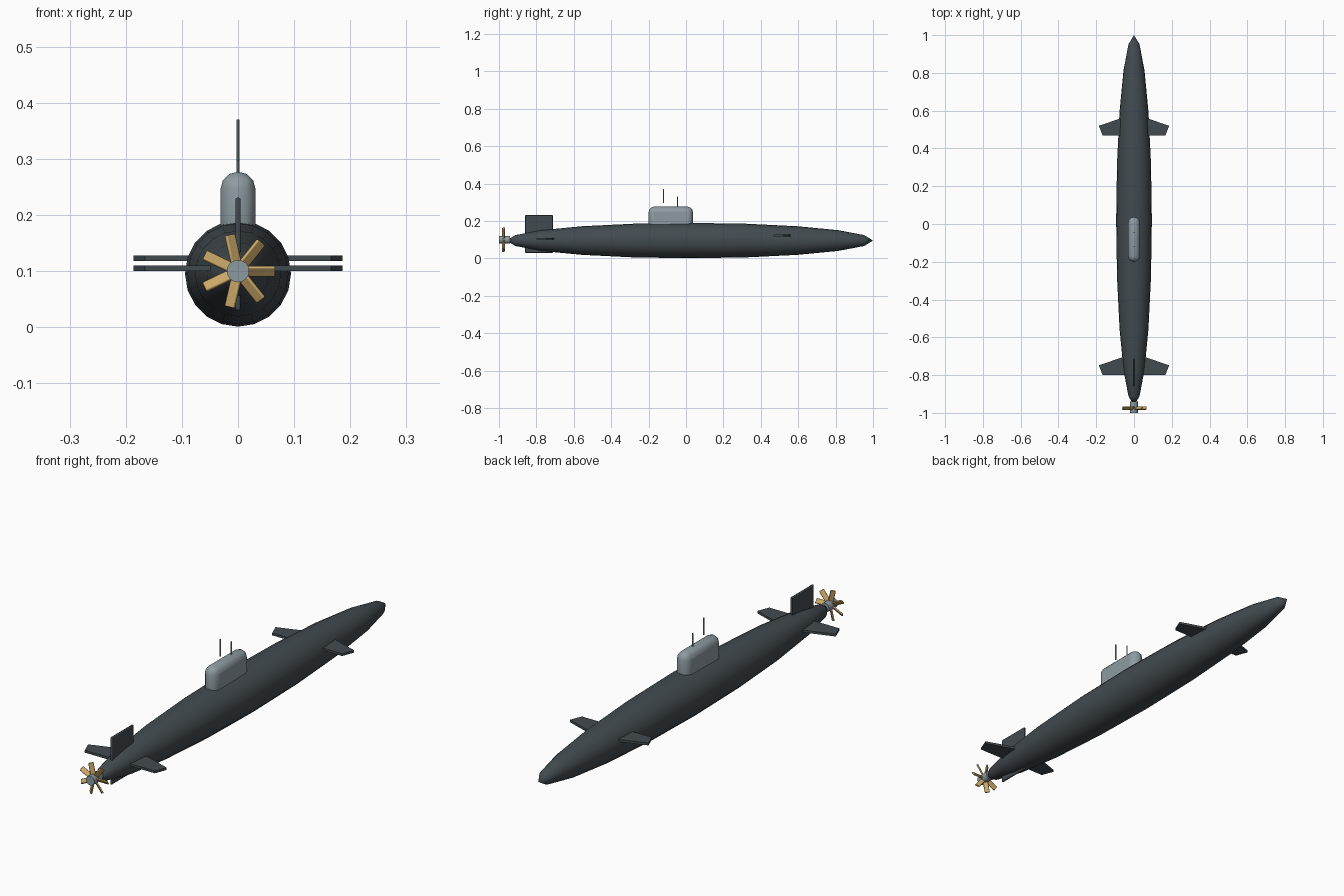
import bpy, bmesh, math
from mathutils import Matrix, Vector

if "Cube" in bpy.data.objects:
    bpy.data.objects.remove(bpy.data.objects["Cube"])


def material(name, rgb):
    m = bpy.data.materials.new(name)
    m.diffuse_color = (*rgb, 1)
    m.use_nodes = True
    m.node_tree.nodes["Principled BSDF"].inputs["Base Color"].default_value = m.diffuse_color
    return m


DARK = material("dark_paint", (0.055, 0.07, 0.08))
LIGHT = material("light_paint", (0.27, 0.33, 0.36))
BRASS = material("brass", (0.60, 0.40, 0.14))


def finish(name, bm, mat, bevel=0, segments=2, smooth=True):
    bmesh.ops.recalc_face_normals(bm, faces=bm.faces)
    me = bpy.data.meshes.new(name)
    bm.to_mesh(me)
    bm.free()
    ob = bpy.data.objects.new(name, me)
    bpy.context.collection.objects.link(ob)
    me.materials.append(mat)
    if bevel:
        mod = ob.modifiers.new("bevel", 'BEVEL')
        mod.width = bevel
        mod.segments = segments
    if smooth:
        bpy.ops.object.select_all(action='DESELECT')
        bpy.context.view_layer.objects.active = ob
        ob.select_set(True)
        bpy.ops.object.shade_smooth_by_angle(angle=math.radians(35))
    return ob


def box(name, lo, hi, mat, **kw):
    lo, hi = Vector(lo), Vector(hi)
    bm = bmesh.new()
    bmesh.ops.create_cube(bm, size=1, matrix=Matrix.Translation((lo + hi) / 2)
                          @ Matrix.Diagonal((*(hi - lo), 1)))
    return finish(name, bm, mat, **kw)


def rod(name, p, q, r1, r2, sides, mat):
    p, q = Vector(p), Vector(q)
    rot = (q - p).to_track_quat('Z', 'Y').to_matrix().to_4x4()
    bm = bmesh.new()
    bmesh.ops.create_cone(bm, cap_ends=True, segments=sides, radius1=r1, radius2=r2,
                          depth=(q - p).length, matrix=Matrix.Translation((p + q) / 2) @ rot)
    return finish(name, bm, mat)


# Hull: stretched sphere with its poles at bow and stern
bm = bmesh.new()
bmesh.ops.create_uvsphere(
    bm, u_segments=20, v_segments=10, radius=1,
    matrix=Matrix.Translation((0, 0.02, 0.0955))
    @ Matrix.Diagonal((0.0945, 0.98, 0.0945, 1)) @ Matrix.Rotation(math.pi / 2, 4, 'X'))
finish("hull", bm, DARK)

# Sail and masts
box("sail", (-0.031, -0.2, 0.13), (0.031, 0.037, 0.277), LIGHT, bevel=0.03, segments=3)
rod("tall_mast", (0, -0.12, 0.297), (0, -0.12, 0.37), 0.003, 0.003, 8, LIGHT)
rod("short_mast", (0, -0.045, 0.27), (0, -0.045, 0.332), 0.0025, 0.0025, 8, LIGHT)


# Diving planes: swept flat fins on both sides
def planes(name, y, z):
    outline = [(0.03, 0.105), (0.186, 0.052), (0.166, 0), (0.03, 0)]
    bm = bmesh.new()
    for side in (-1, 1):
        face = bm.faces.new([bm.verts.new((side * px, y + py, z - 0.005)) for px, py in outline])
        new = bmesh.ops.extrude_face_region(bm, geom=[face])["geom"]
        bmesh.ops.translate(bm, vec=(0, 0, 0.01),
                            verts=[g for g in new if isinstance(g, bmesh.types.BMVert)])
    finish(name, bm, DARK, smooth=False)


planes("bow_planes", 0.468, 0.123)
planes("stern_planes", -0.8, 0.105)

# Rudder
box("rudder", (-0.0045, -0.86, 0.03), (0.0045, -0.712, 0.231), DARK, bevel=0.003)

# Propeller: hub with seven pitched blades
C = Vector((0, -0.975, 0.1))
rod("propeller_hub", (0, -0.94, 0.1), (0, -1.0, 0.1), 0.02, 0.02, 16, LIGHT)
bm = bmesh.new()
for i in range(7):
    bmesh.ops.create_cube(
        bm, size=1,
        matrix=Matrix.Translation(C) @ Matrix.Rotation(-math.tau * i / 7, 4, 'Y')
        @ Matrix.Translation((0.0375, 0, 0)) @ Matrix.Rotation(math.radians(40), 4, 'X')
        @ Matrix.Diagonal((0.057, 0.007, 0.021, 1)))
finish("propeller_blades", bm, BRASS, bevel=0.002)
